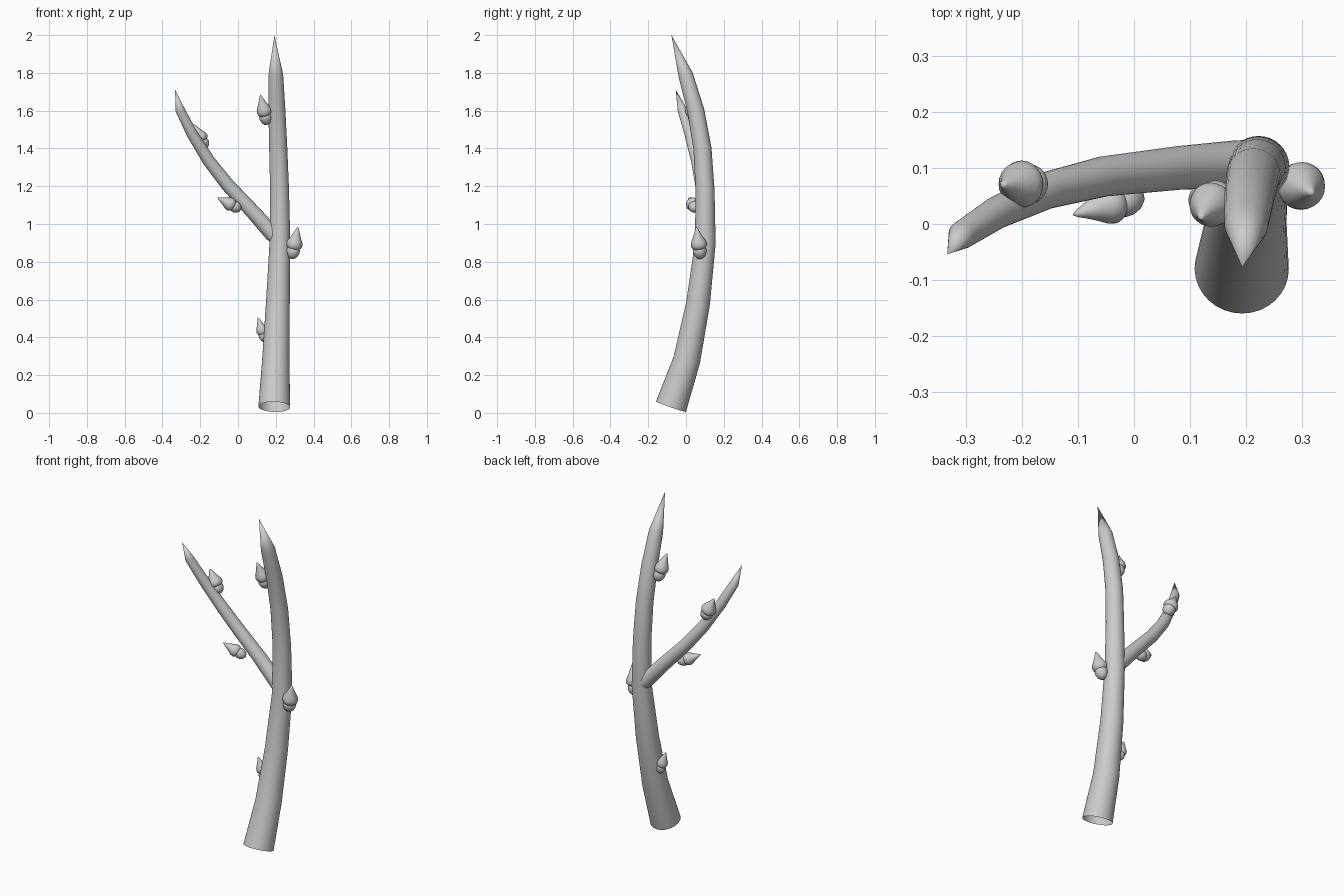
import bpy, bmesh, math
from mathutils import Vector

cube = bpy.data.objects.get("Cube")
if cube:
    bpy.data.objects.remove(cube, do_unlink=True)

grey = bpy.data.materials.new("bark_grey")
grey.use_nodes = True
colour = (0.6, 0.6, 0.6, 1)
grey.diffuse_color = colour
grey.node_tree.nodes["Principled BSDF"].inputs["Base Color"].default_value = colour


def tube(name, path, sides=32):
    """Sweep a circle along (x, y, z, radius) points; zero radius makes a tip."""
    pts = [Vector(p[:3]) for p in path]
    bm = bmesh.new()
    rings = []
    for i, p in enumerate(pts):
        r = path[i][3]
        if r == 0:
            rings.append([bm.verts.new(p)] * sides)
            continue
        along = (pts[min(i + 1, len(pts) - 1)] - pts[max(i - 1, 0)]).normalized()
        u = along.cross(Vector((0, 1, 0))).normalized()
        v = along.cross(u)
        angles = [2 * math.pi * k / sides for k in range(sides)]
        rings.append([bm.verts.new(p + r * (u * math.cos(a) + v * math.sin(a)))
                      for a in angles])
    for low, high in zip(rings, rings[1:]):
        for k in range(sides):
            n = (k + 1) % sides
            corners = dict.fromkeys((low[k], low[n], high[n], high[k]))
            bm.faces.new(list(corners))
    bmesh.ops.recalc_face_normals(bm, faces=bm.faces)
    mesh = bpy.data.meshes.new(name)
    bm.to_mesh(mesh)
    bm.free()
    mesh.materials.append(grey)
    obj = bpy.data.objects.new(name, mesh)
    bpy.context.collection.objects.link(obj)
    bpy.ops.object.select_all(action='DESELECT')
    obj.select_set(True)
    bpy.context.view_layer.objects.active = obj
    bpy.ops.object.shade_smooth_by_angle(angle=math.radians(35))


def bud(name, base, tip, radius):
    """Pointed bud sitting on a small rounded collar."""
    profile = [(0, 0), (.03, .4), (.1, .66), (.2, .82), (.29, .84), (.33, .76),
               (.37, .9), (.44, 1), (.54, .92), (.68, .62), (.82, .36),
               (.93, .18), (1, 0)]
    a, b = Vector(base), Vector(tip)
    tube(name, [(*a.lerp(b, t), r * radius) for t, r in profile], 24)


# Main stem, open at the cut end
tube("main_stem", [
    (.192, -.08, .032, .084), (.200, .004, .28, .072), (.211, .064, .58, .063),
    (.222, .102, .90, .055), (.220, .101, 1.18, .050), (.213, .087, 1.40, .048),
    (.206, .052, 1.60, .045), (.200, -.002, 1.79, .039), (.193, -.077, 2.0, 0)])

# Side branch
tube("side_branch", [
    (.235, .108, .905, .043), (.18, .107, .95, .042), (.08, .100, 1.063, .039),
    (-.053, .085, 1.205, .036), (-.155, .060, 1.335, .033),
    (-.245, .020, 1.48, .029), (-.307, -.02, 1.605, .025),
    (-.333, -.054, 1.71, 0)])

# Buds
bud("bud_stem_low", (.145, .045, .375), (.105, .04, .508), .030)
bud("bud_stem_middle", (.283, .078, .815), (.318, .055, .985), .043)
bud("bud_stem_high", (.155, .055, 1.525), (.118, .01, 1.685), .040)
bud("bud_branch_low", (.015, .052, 1.075), (-.11, .016, 1.14), .036)
bud("bud_branch_high", (-.172, .072, 1.395), (-.236, .07, 1.53), .042)
